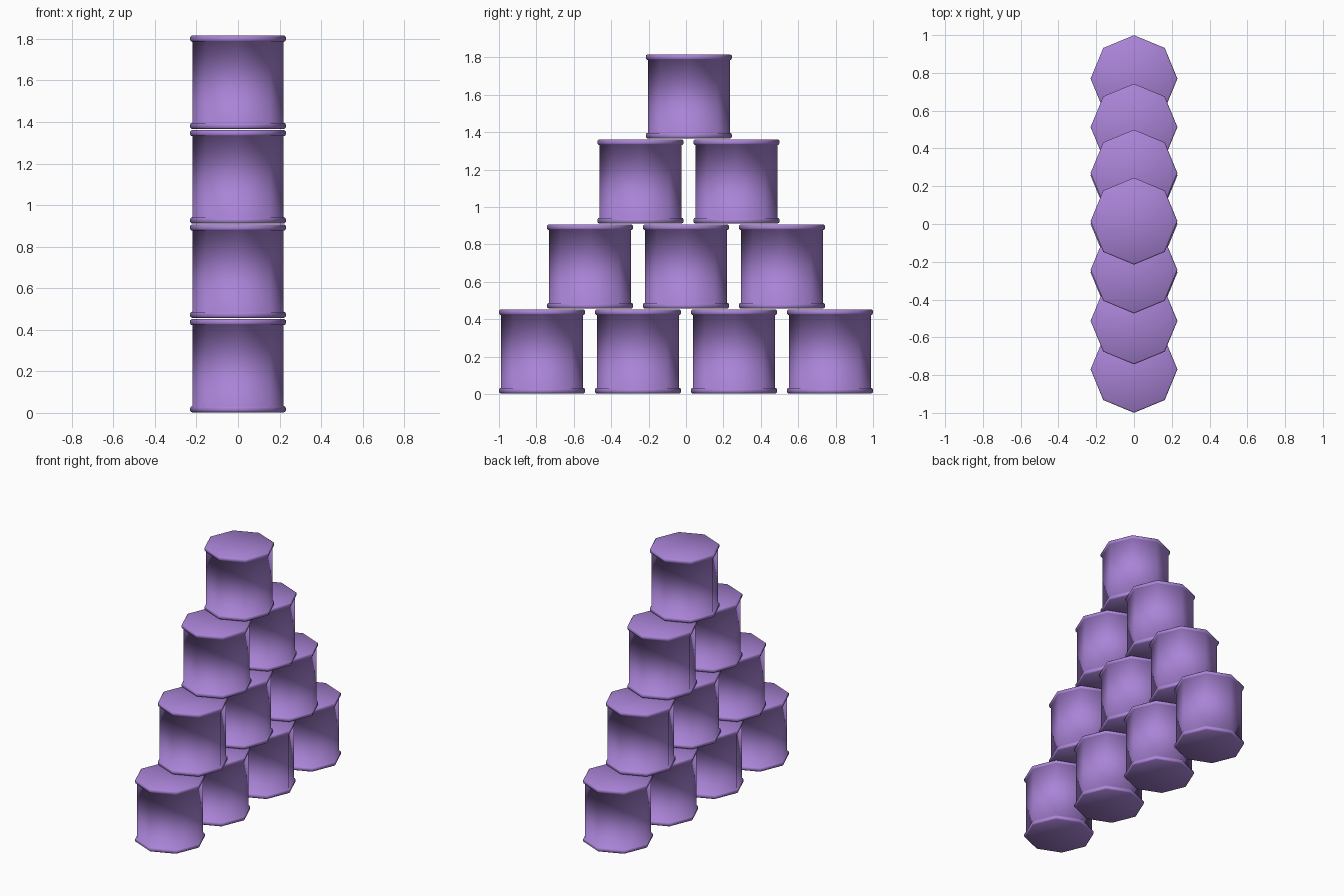
import bpy, bmesh, math

if "Cube" in bpy.data.objects:
    bpy.data.objects.remove(bpy.data.objects["Cube"])

SIDES = 8
PITCH = 0.513      # spacing of cans in a row
HEIGHT = 0.4545    # height of one can

# half profile of a can: bottom rim, body, top rim (radius, z)
PROFILE = [(0.222, 0.003), (0.23, 0.009), (0.23, 0.024), (0.226, 0.031), (0.219, 0.033),
           (0.219, 0.422), (0.226, 0.424), (0.23, 0.431), (0.23, 0.446), (0.222, 0.452)]

mat = bpy.data.materials.new("purple_metal")
mat.diffuse_color = (0.40, 0.23, 0.68, 1)
mat.use_nodes = True
mat.node_tree.nodes["Principled BSDF"].inputs["Base Color"].default_value = mat.diffuse_color


def can_mesh():
    bm = bmesh.new()
    rings = []
    for r, z in PROFILE:
        rings.append([bm.verts.new((r * math.cos(i * math.tau / SIDES),
                                    r * math.sin(i * math.tau / SIDES), z))
                      for i in range(SIDES)])
    for a, b in zip(rings, rings[1:]):
        for i in range(SIDES):
            j = (i + 1) % SIDES
            bm.faces.new((a[i], a[j], b[j], b[i]))
    # flat lids
    bm.faces.new(rings[0][::-1])
    bm.faces.new(rings[-1])
    for f in bm.faces:
        f.smooth = True
    me = bpy.data.meshes.new("can")
    bm.to_mesh(me)
    bm.free()
    me.materials.append(mat)
    return me


# pyramid of cans: rows of 4, 3, 2, 1 with slight hand-stacked offsets
mesh = can_mesh()
for row, shift in enumerate((0.0, 0.0, 0.013, 0.015)):
    count = 4 - row
    for k in range(count):
        can = bpy.data.objects.new(f"can_row{row + 1}_{k + 1}", mesh)
        can.location = (0, (k - (count - 1) / 2) * PITCH + shift, row * HEIGHT)
        bpy.context.collection.objects.link(can)
